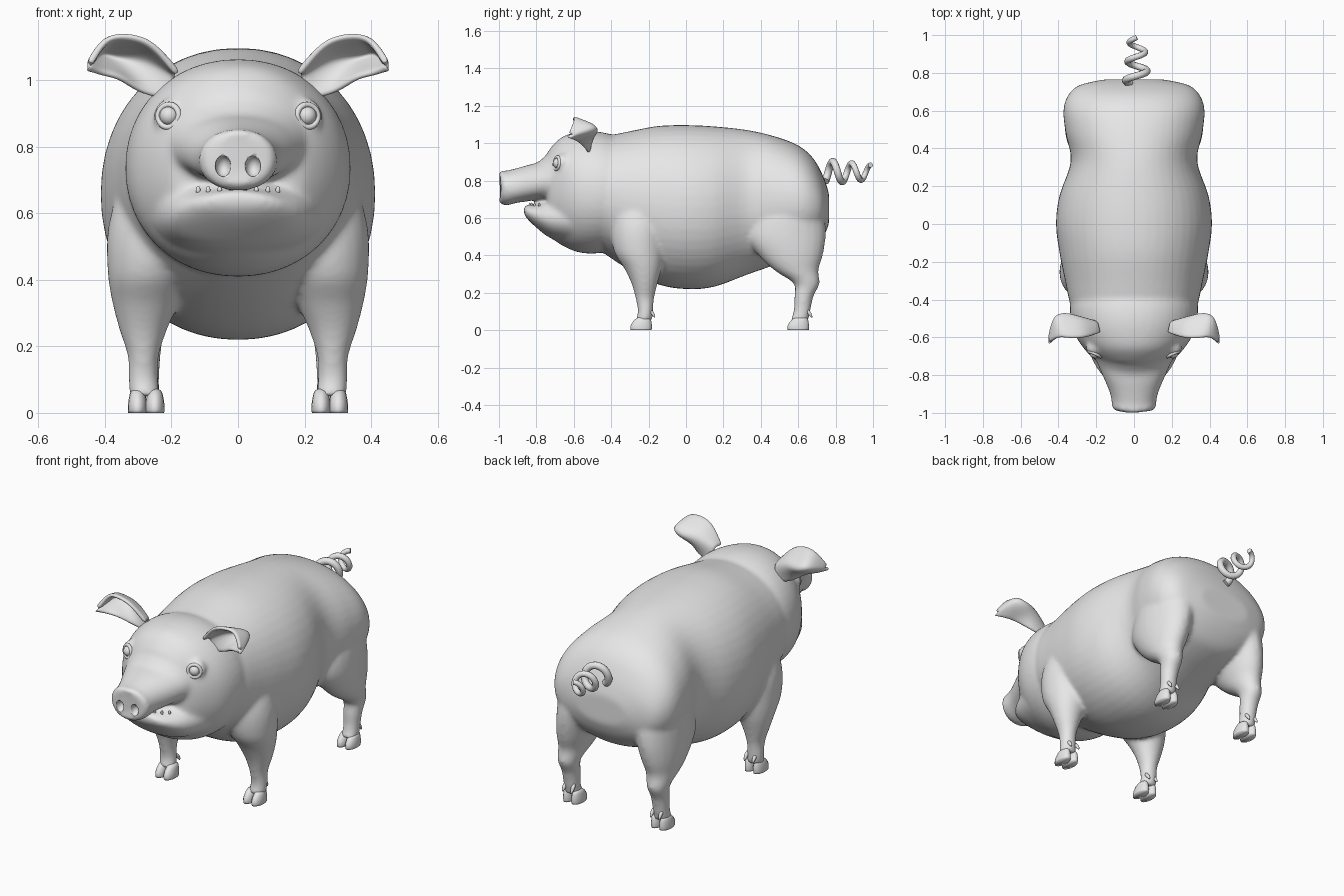
import bpy, bmesh, math
from mathutils import Vector
from mathutils.bvhtree import BVHTree

if "Cube" in bpy.data.objects:
    bpy.data.objects.remove(bpy.data.objects["Cube"])

grey = bpy.data.materials.new("plain_grey")
grey.diffuse_color = (0.8, 0.8, 0.8, 1)
grey.use_nodes = True
grey.node_tree.nodes["Principled BSDF"].inputs["Base Color"].default_value = grey.diffuse_color


def spline(rows, steps=4):
    """Catmull-Rom interpolation of station rows."""
    out = []
    for i in range(len(rows) - 1):
        p = [rows[max(i - 1, 0)], rows[i], rows[i + 1], rows[min(i + 2, len(rows) - 1)]]
        for s in range(steps):
            t = s / steps
            out.append([0.5 * (2 * b + (c - a) * t + (2 * a - 5 * b + 4 * c - d) * t * t
                               + (3 * b - a - 3 * c + d) * t ** 3) for a, b, c, d in zip(*p)])
    return out + [list(rows[-1])]


def loft(bm, rings):
    """Skin closed rings and cap both ends."""
    rows = [[bm.verts.new(co) for co in ring] for ring in rings]
    n = len(rows[0])
    for a, b in zip(rows, rows[1:]):
        for i in range(n):
            bm.faces.new((a[i], a[(i + 1) % n], b[(i + 1) % n], b[i]))
    bm.faces.new(rows[0])
    bm.faces.new(rows[-1])


def loft_y(bm, stations, n=48, power=0.95, bow=0.0):
    """Stations: y, bottom, top, half width. Bow sweeps the sides backwards."""
    rings = []
    for y, zb, zt, hw in spline(stations):
        ring = []
        for k in range(n):
            c, s = math.cos(2 * math.pi * k / n), math.sin(2 * math.pi * k / n)
            x = hw * math.copysign(abs(c) ** power, c)
            ring.append((x, y + bow * x * x,
                         (zb + zt) / 2 + (zt - zb) / 2 * math.copysign(abs(s) ** power, s)))
        rings.append(ring)
    loft(bm, rings)


def loft_z(bm, stations, n=24, side=1, steps=4):
    """Stations: z, centre x, centre y, radius x, radius y."""
    loft(bm, [[(side * (cx + rx * math.cos(2 * math.pi * k / n)),
                cy + ry * math.sin(2 * math.pi * k / n), z) for k in range(n)]
              for z, cx, cy, rx, ry in spline(stations, steps)])


def make(name, bm, mirror=False):
    bmesh.ops.recalc_face_normals(bm, faces=bm.faces)
    for f in bm.faces:
        f.smooth = True
    me = bpy.data.meshes.new(name)
    bm.to_mesh(me)
    bm.free()
    ob = bpy.data.objects.new(name, me)
    bpy.context.collection.objects.link(ob)
    me.materials.append(grey)
    if mirror:
        ob.modifiers.new("mirror", 'MIRROR')
    return ob


def ball(bm, centre, scale):
    vs = bmesh.ops.create_uvsphere(bm, u_segments=20, v_segments=12, radius=1)["verts"]
    for v in vs:
        v.co = Vector(centre) + Vector([a * b for a, b in zip(v.co, scale)])


# Body: torso, head, snout, jaw and legs blended into one skin
bm = bmesh.new()
torso = [(-.55, .5, .98, .27), (-.45, .42, 1.03, .33), (-.3, .32, 1.064, .365),
         (-.15, .245, 1.092, .395), (0, .22, 1.097, .413), (.15, .232, 1.09, .395),
         (.33, .298, 1.07, .335), (.48, .35, 1.035, .362), (.6, .39, .988, .374),
         (.68, .43, .92, .35), (.735, .5, .82, .29), (.765, .57, .73, .16)]
head = [(-.74, .53, .95, .16), (-.72, .495, .98, .205), (-.66, .452, 1.035, .265),
        (-.58, .418, 1.058, .315), (-.49, .41, 1.063, .337), (-.40, .43, 1.047, .332),
        (-.28, .5, 1.0, .28)]
jaw = [(-.868, .63, .66, .05), (-.85, .597, .667, .115), (-.79, .54, .68, .178),
       (-.72, .49, .71, .22), (-.62, .46, .75, .26)]
snout = [(-1.0, .69, .842, .095), (-.99, .675, .853, .115), (-.96, .667, .853, .118),
         (-.91, .68, .865, .13), (-.85, .69, .882, .16), (-.79, .695, .90, .193),
         (-.74, .67, .945, .222), (-.68, .62, .99, .25), (-.6, .58, .99, .27)]
for part in (torso, head, jaw):
    loft_y(bm, part)
loft_y(bm, snout, bow=1.3)
front_leg = [(.05, .28, -.225, .046, .046), (.10, .285, -.217, .045, .041),
             (.17, .285, -.22, .047, .05), (.25, .285, -.222, .072, .07),
             (.33, .278, -.23, .1, .10), (.42, .27, -.25, .122, .135),
             (.55, .25, -.255, .142, .15), (.68, .215, -.25, .14, .14),
             (.78, .19, -.25, .10, .10)]
rear_leg = [(.05, .28, .605, .046, .05), (.10, .28, .62, .044, .045),
            (.18, .28, .63, .049, .052), (.25, .28, .645, .057, .07),
            (.32, .275, .59, .078, .118), (.40, .265, .56, .1, .172),
            (.50, .25, .535, .118, .212), (.62, .225, .54, .135, .2),
            (.75, .20, .55, .13, .15), (.85, .18, .55, .08, .08)]
for leg in (front_leg, rear_leg):
    for side in (1, -1):
        loft_z(bm, leg, side=side)
bmesh.ops.recalc_face_normals(bm, faces=bm.faces)
skin = BVHTree.FromBMesh(bm)
hit = skin.ray_cast(Vector((.207, -2, .893)), Vector((0, 1, 0)))[0]
for s in (1, -1):  # brow swelling around each eye
    ball(bm, (s * (hit.x - .004), hit.y + .026, hit.z), (.052, .04, .054))
body = make("body", bm)
remesh = body.modifiers.new("blend", 'REMESH')
remesh.mode = 'VOXEL'
remesh.voxel_size = 0.0105
remesh.use_smooth_shade = True
smooth = body.modifiers.new("soften", 'SMOOTH')
smooth.factor = 0.5
smooth.iterations = 14

# Nostrils hollowed into the snout
bm = bmesh.new()
for s in (1, -1):
    ball(bm, (s * .045, -.998, .742), (.024, .035, .032))
cutter = make("nostril_cutter", bm)
cutter.hide_render = True
cutter.hide_viewport = True
cut = body.modifiers.new("nostrils", 'BOOLEAN')
cut.object = cutter
cut.operation = 'DIFFERENCE'

# Eyes with raised lids, placed on the head surface
bm = bmesh.new()
ball(bm, hit + Vector((0, .002, 0)), (.029, .029, .029))
make("eyes", bm, True)
facing = Vector((.4, -.9, .1))
bpy.ops.mesh.primitive_torus_add(major_segments=28, minor_segments=10, major_radius=.034,
                                 minor_radius=.009, location=hit + Vector((.002, -.005, 0)),
                                 rotation=facing.to_track_quat('Z', 'Y').to_euler())
lids = bpy.context.object
lids.name = "eyelids"
bpy.ops.object.transform_apply(location=True, rotation=True, scale=True)
bpy.ops.object.shade_smooth()
lids.data.materials.append(grey)
lids.modifiers.new("mirror", 'MIRROR')

# Ears: cupped leaves, each row runs upper edge, back, lower edge
rows = [((.18, -.575, 1.02), (.19, -.53, 1.015), (.20, -.52, .94)),
        ((.255, -.60, 1.108), (.275, -.50, 1.06), (.285, -.53, .96)),
        ((.33, -.605, 1.135), (.365, -.475, 1.07), (.355, -.575, 1.005)),
        ((.395, -.60, 1.122), (.42, -.50, 1.08), (.41, -.60, 1.02)),
        ((.445, -.625, 1.055), (.447, -.61, 1.045), (.452, -.635, 1.035))]
bm = bmesh.new()
grid = []
for row in spline([[c for p in r for c in p] for r in rows], 3):
    pts = spline([row[0:3], row[3:6], row[6:9]], 4)
    grid.append([bm.verts.new(p) for p in pts])
for a, b in zip(grid, grid[1:]):
    for i in range(len(a) - 1):
        bm.faces.new((a[i], a[i + 1], b[i + 1], b[i]))
ears = make("ears", bm, True)
thick = ears.modifiers.new("thickness", 'SOLIDIFY')
thick.thickness = 0.02
thick.offset = 0
ears.modifiers.new("round", 'SUBSURF').render_levels = 1

# Cloven hooves with dewclaws behind
bm = bmesh.new()
for y in (-.24, .60):
    for dx in (-.026, .026):
        x = .276 + dx
        loft_z(bm, [(0, x, y, .028, .056), (.02, x, y, .029, .058), (.045, x, y + .005, .026, .05),
                    (.065, x, y + .012, .02, .036), (.073, x, y + .015, .008, .015)], 16, steps=2)
        loft_z(bm, [(.068, x, y + .072, .003, .003), (.08, x, y + .066, .008, .009),
                    (.1, x, y + .052, .01, .013), (.115, x, y + .043, .005, .008)], 10, steps=2)
make("hooves", bm, True)

# Small lower teeth
bm = bmesh.new()
for x, y in ((.02, -.835), (.055, -.825), (.09, -.81), (.12, -.785)):
    ball(bm, (x, y, .67), (.007, .006, .012))
make("teeth", bm, True)

# Curly tail
cu = bpy.data.curves.new("tail", 'CURVE')
cu.dimensions = '3D'
cu.bevel_depth = 0.021
cu.bevel_resolution = 3
cu.use_fill_caps = True
sp = cu.splines.new('POLY')
N = 72
sp.points.add(N - 1)
for i, p in enumerate(sp.points):
    t = i / (N - 1)
    a = 2 * math.pi * (2.4 * t - .4)
    r = .06 - .022 * t
    p.co = (.015 + r * math.sin(a), .745 + .242 * t, .845 + r * math.cos(a), 1)
    p.radius = 1 - .35 * t
sp.use_smooth = True
cu.materials.append(grey)
bpy.context.collection.objects.link(bpy.data.objects.new("tail", cu))
